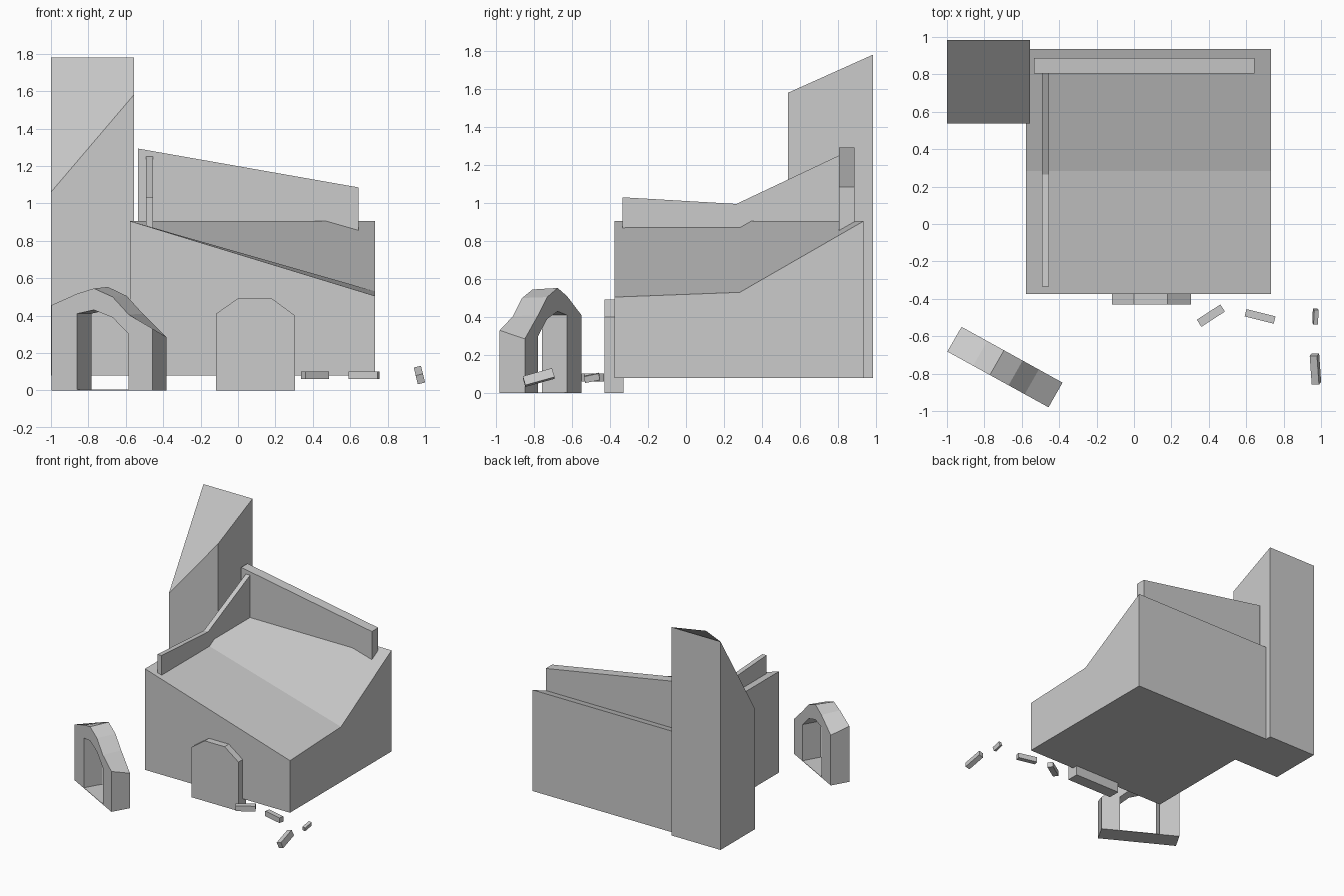
import bpy, bmesh
from math import radians
from mathutils import Euler, Vector

if "Cube" in bpy.data.objects:
    bpy.data.objects.remove(bpy.data.objects["Cube"])


def loft(name, a, b):
    """Closed solid between two matching outlines of 3D points."""
    bm = bmesh.new()
    va = [bm.verts.new(p) for p in a]
    vb = [bm.verts.new(p) for p in b]
    n = len(va)
    bm.faces.new(va)
    bm.faces.new(vb)
    for i in range(n):
        j = (i + 1) % n
        bm.faces.new((va[i], va[j], vb[j], vb[i]))
    bmesh.ops.recalc_face_normals(bm, faces=bm.faces)
    mesh = bpy.data.meshes.new(name)
    bm.to_mesh(mesh)
    bm.free()
    obj = bpy.data.objects.new(name, mesh)
    bpy.context.collection.objects.link(obj)
    return obj


def along_x(name, profile, x0, x1, profile2=None):
    """Loft (y, z) profiles from x0 to x1."""
    return loft(name, [(x0, y, z) for y, z in profile],
                [(x1, y, z) for y, z in profile2 or profile])


def along_y(name, profile, y0, y1):
    """Extrude an (x, z) profile from y0 to y1."""
    return loft(name, [(x, y0, z) for x, z in profile],
                [(x, y1, z) for x, z in profile])


# House block with folded, warped roof
along_x("house",
        [(-.375, .08), (-.375, .905), (.283, .905), (.935, .905), (.935, .08)],
        -.577, .732,
        [(-.375, .08), (-.375, .505), (.283, .53), (.935, .905), (.935, .08)])

# Tower with twisted slanting top
corners = [(-.557, .537), (-.557, .983), (-1, .983), (-1, .537)]
loft("tower", [(x, y, .08) for x, y in corners],
     [(x, y, z) for (x, y), z in zip(corners, (1.58, 1.78, 1.78, 1.06))])

# Parapet walls on the roof
along_y("back_parapet", [(-.535, .75), (.645, .75), (.645, 1.085), (-.535, 1.293)],
        .805, .887)
along_x("side_parapet",
        [(-.335, .78), (.805, .78), (.805, 1.25), (.265, .995), (-.335, 1.03)],
        -.493, -.455)

# Door slab
along_y("door", [(-.117, 0), (-.117, .41), (0, .492), (.18, .492), (.305, .40), (.305, 0)],
        -.43, -.33)

# Free-standing crooked archway, front and back outlines
f0, f1 = Vector((-.998, -.682)), Vector((-.457, -.98))
b0, b1 = Vector((-.922, -.55)), Vector((-.382, -.848))
steps = (0, .255, .42, .605, .765, 1)
inner = [(.765, 0), (.765, .30), (.605, .39), (.42, .43), (.255, .41), (.255, 0)]


def arch_outline(p, q, heights):
    pts = [(0, 0)] + list(zip(steps, heights)) + [(1, 0)] + inner
    return [(*p.lerp(q, t), z) for t, z in pts]


loft("archway", arch_outline(f0, f1, (.455, .517, .545, .50, .405, .33)),
     arch_outline(b0, b1, (.41, .51, .553, .505, .41, .285)))

# Thin sill across the archway opening
sill = [(.255, 0), (.765, 0), (.765, .004), (.255, .004)]
loft("archway_sill", [(*f0.lerp(f1, t), z) for t, z in sill],
     [(*b0.lerp(b1, t), z) for t, z in sill])

# Path stones: centre, size, rotation in degrees
stones = [
    ((.411, -.49, .081), (.15, .045, .042), (0, 0, 33)),
    ((.674, -.494, .081), (.16, .04, .042), (0, 0, -14)),
    ((.97, -.495, .08), (.024, .08, .035), (12, 12, 0)),
    ((.97, -.775, .082), (.04, .16, .05), (16, -14, 0)),
]
for i, (c, size, rot) in enumerate(stones, 1):
    sx, sy, sz = (s / 2 for s in size)
    stone = along_x(f"path_stone_{i}", [(-sy, -sz), (sy, -sz), (sy, sz), (-sy, sz)], -sx, sx)
    stone.location = c
    stone.rotation_euler = Euler([radians(r) for r in rot])
